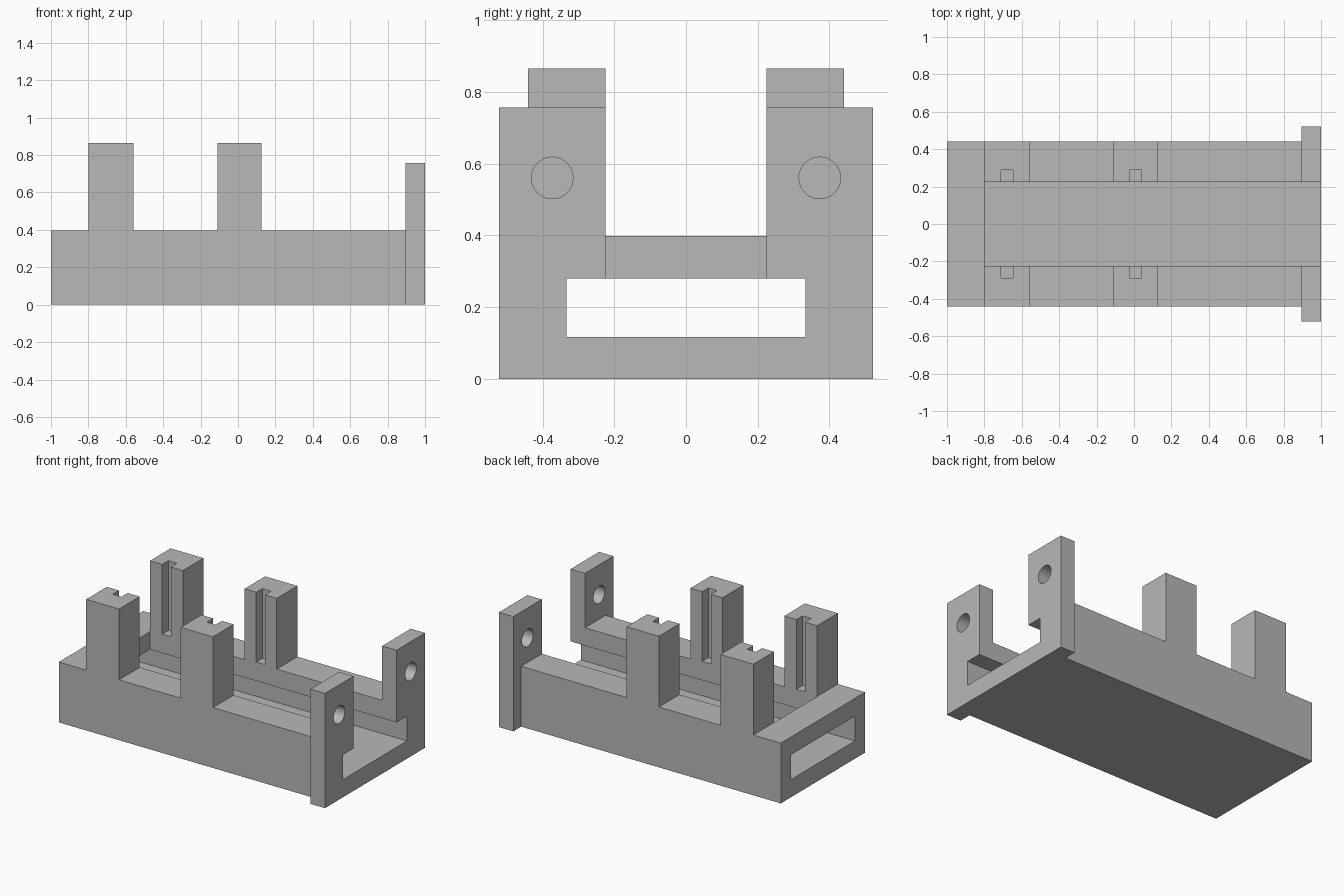
import bpy
import bmesh
from math import pi
from mathutils import Matrix, Vector

cube = bpy.data.objects.get("Cube")
if cube:
    bpy.data.objects.remove(cube, do_unlink=True)

# Main dimensions
HALF_WIDTH = 0.44
SLOT_HALF = 0.225
DECK, POST_TOP, PLATE_TOP = 0.398, 0.865, 0.757
PLATE_X = 0.895
POSTS = [(-0.80, -0.56), (-0.11, 0.125)]

grey = bpy.data.materials.new("plain grey")
grey.use_nodes = True
colour = (0.48, 0.48, 0.48, 1)
grey.diffuse_color = colour
grey.node_tree.nodes["Principled BSDF"].inputs["Base Color"].default_value = colour


def make_object(name, bm):
    bmesh.ops.recalc_face_normals(bm, faces=bm.faces)
    mesh = bpy.data.meshes.new(name)
    bm.to_mesh(mesh)
    bm.free()
    mesh.materials.append(grey)
    obj = bpy.data.objects.new(name, mesh)
    bpy.context.collection.objects.link(obj)
    return obj


def box(name, x, y, z):
    bm = bmesh.new()
    centre = Vector([sum(r) / 2 for r in (x, y, z)])
    size = [r[1] - r[0] for r in (x, y, z)]
    bmesh.ops.create_cube(bm, size=1, matrix=Matrix.Translation(centre) @ Matrix.Diagonal((*size, 1)))
    return make_object(name, bm)


def cylinder_x(name, radius, x, y, z):
    bm = bmesh.new()
    matrix = Matrix.Translation((x, y, z)) @ Matrix.Rotation(pi / 2, 4, "Y")
    bmesh.ops.create_cone(bm, cap_ends=True, segments=40, radius1=radius, radius2=radius,
                          depth=0.3, matrix=matrix)
    return make_object(name, bm)


def combine(target, other, operation):
    other.hide_render = True
    mod = target.modifiers.new(other.name, "BOOLEAN")
    mod.operation = operation
    mod.solver = "EXACT"
    mod.object = other
    return other


# Tray silhouette with raised posts, extruded across the width
outline = [(-1, 0), (-1, DECK)]
for x0, x1 in POSTS:
    outline += [(x0, DECK), (x0, POST_TOP), (x1, POST_TOP), (x1, DECK)]
outline += [(0.95, DECK), (0.95, 0)]
bm = bmesh.new()
face = bm.faces.new([bm.verts.new((x, -HALF_WIDTH, z)) for x, z in outline])
extruded = bmesh.ops.extrude_face_region(bm, geom=[face])["geom"]
bmesh.ops.translate(bm, vec=(0, 2 * HALF_WIDTH, 0),
                    verts=[v for v in extruded if isinstance(v, bmesh.types.BMVert)])
body = make_object("slotted_tray_with_posts", bm)

# Wider end plate, then the long channel and the open top
helpers = [
    combine(body, box("end_plate", (PLATE_X, 1), (-0.522, 0.522), (0, PLATE_TOP)), "UNION"),
    combine(body, box("channel_cutter", (-1.2, 1.2), (-0.333, 0.333), (0.117, 0.28)), "DIFFERENCE"),
    combine(body, box("open_top_cutter", (-0.80, 1.2), (-SLOT_HALF, SLOT_HALF), (0.2, 1.2)), "DIFFERENCE"),
]

# Post grooves and end plate holes on both sides
for side in (-1, 1):
    for x0, x1 in POSTS:
        mid = (x0 + x1) / 2
        y_range = sorted((side * 0.15, side * 0.29))
        groove = box("groove_cutter", (mid - 0.032, mid + 0.032), y_range, (0.405, 1.1))
        helpers.append(combine(body, groove, "DIFFERENCE"))
    hole = cylinder_x("hole_cutter", 0.058, 0.95, side * 0.373, 0.56)
    helpers.append(combine(body, hole, "DIFFERENCE"))

# Bake the cuts into one solid and remove the helpers
bpy.context.view_layer.update()
graph = bpy.context.evaluated_depsgraph_get()
solid = bpy.data.meshes.new_from_object(body.evaluated_get(graph))
body.modifiers.clear()
body.data = solid
for helper in helpers:
    bpy.data.objects.remove(helper, do_unlink=True)
solid.materials.clear()
solid.materials.append(grey)
for poly in solid.polygons:
    poly.material_index = 0

# Smooth hole walls, sharp edges elsewhere
bpy.ops.object.select_all(action="DESELECT")
body.select_set(True)
bpy.context.view_layer.objects.active = body
bpy.ops.object.shade_smooth_by_angle(angle=pi / 6)
